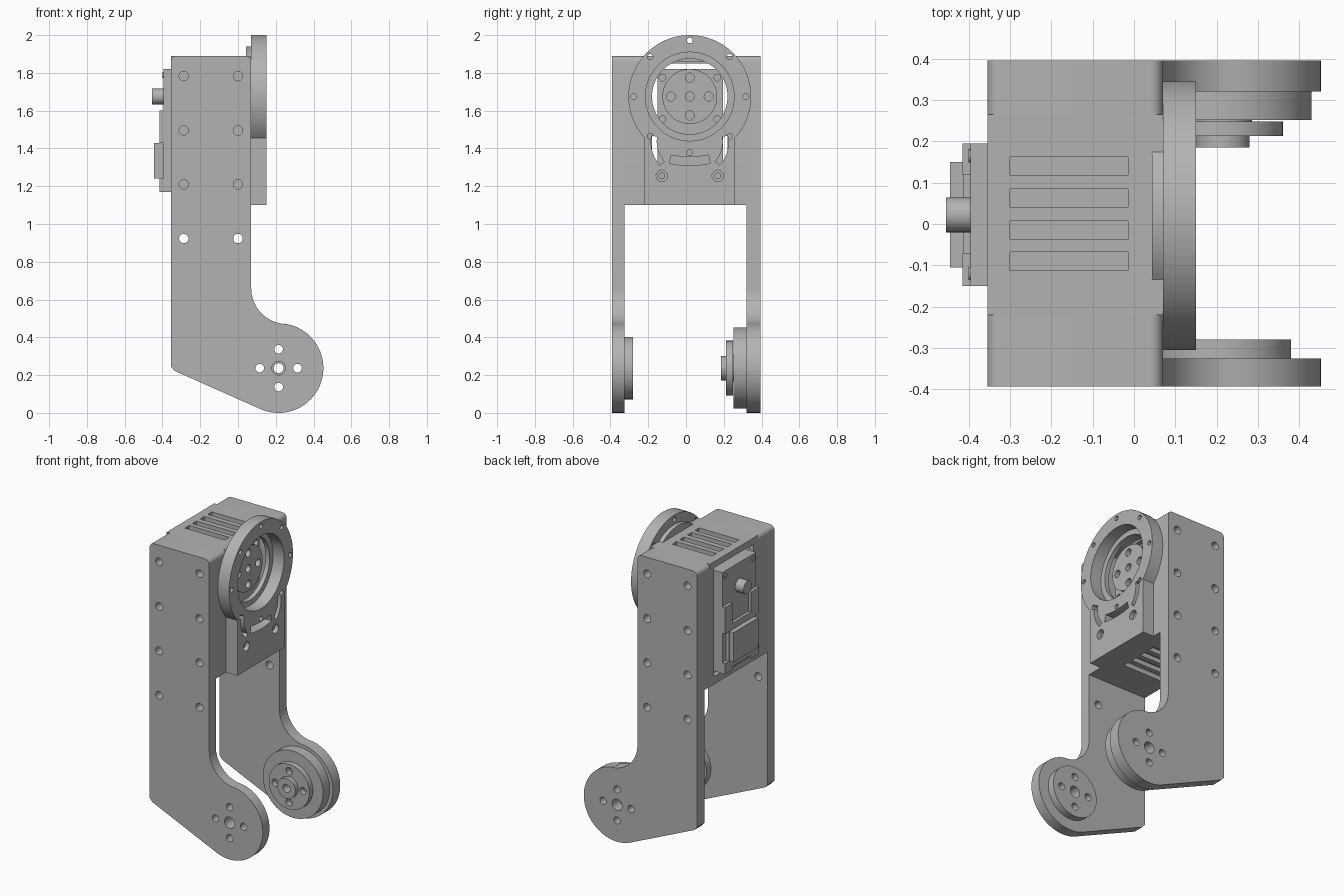
import bpy, bmesh
from math import sin, cos, radians
from mathutils import Vector

if "Cube" in bpy.data.objects:
    bpy.data.objects.remove(bpy.data.objects["Cube"])

grey = bpy.data.materials.new("machined_grey")
grey.use_nodes = True
grey.diffuse_color = (0.45, 0.45, 0.45, 1)
grey.node_tree.nodes["Principled BSDF"].inputs["Base Color"].default_value = grey.diffuse_color


# 2D profile helpers
def arc(c, r, start, end, n=24):
    angles = [radians(start + (end - start) * i / n) for i in range(n + 1)]
    return [(c[0] + r * cos(a), c[1] + r * sin(a)) for a in angles]


def circle(c, r, n=64):
    return arc(c, r, 0, 360, n)[:-1]


def rect(a0, a1, b0, b1):
    return [(a0, b0), (a1, b0), (a1, b1), (a0, b1)]


def hole_ring(c, radius, r, count):
    return [circle(p, r, 20) for p in circle(c, radius, count)]


def curved_slot(c, r0, r1, start, end):
    return arc(c, r1, start, end) + arc(c, r0, end, start)


# Solids: each item is (axis, profile, from, to)
PLACE = {"X": lambda p, d: Vector((d, p[0], p[1])),
         "Y": lambda p, d: Vector((p[0], d, p[1])),
         "Z": lambda p, d: Vector((p[0], p[1], d))}


def solid(name, *items):
    bm = bmesh.new()
    for axis, profile, a, b in items:
        put = PLACE[axis]
        low = [bm.verts.new(put(p, a)) for p in profile]
        high = [bm.verts.new(put(p, b)) for p in profile]
        bm.faces.new(low)
        bm.faces.new(high)
        n = len(low)
        for i in range(n):
            j = (i + 1) % n
            bm.faces.new((low[i], low[j], high[j], high[i]))
    bmesh.ops.recalc_face_normals(bm, faces=bm.faces)
    mesh = bpy.data.meshes.new(name)
    bm.to_mesh(mesh)
    bm.free()
    mesh.materials.append(grey)
    obj = bpy.data.objects.new(name, mesh)
    bpy.context.collection.objects.link(obj)
    return obj


def cut(obj, *items):
    """Subtract each item in turn, then remove the cutters."""
    bpy.context.view_layer.objects.active = obj
    for item in items:
        cutter = solid("cutter", item)
        cutter.hide_render = True
        mod = obj.modifiers.new("cut", "BOOLEAN")
        mod.operation, mod.solver, mod.object = "DIFFERENCE", "EXACT", cutter
        bpy.ops.object.modifier_apply(modifier=mod.name)
        bpy.data.objects.remove(cutter)
    return obj


# Key dimensions
FOOT = (0.215, 0.237)
HUB = (0.02, 1.675)
BACK, FRONT, TOP, BASE = -0.355, 0.07, 1.89, 1.10

# Side plates with a rounded foot
round_top = arc((BACK + 0.03, TOP - 0.03), 0.03, 180, 90, 6) + \
    arc((FRONT - 0.03, TOP - 0.03), 0.03, 90, 0, 6)
leg = round_top + arc((0.26, 0.66), 0.19, 180, 264) + \
    arc(FOOT, 0.237, 84, -113.3, 48) + [(-0.335, 0.222), (BACK, 0.245)]
bolts = [circle((x, z), 0.025, 20) for x in (-0.287, 0)
         for z in (0.923, 1.21, 1.495, 1.783)]
foot_holes = hole_ring(FOOT, 0.1, 0.023, 4)
for name, y0, y1 in (("front_plate", -0.393, -0.325), ("back_plate", 0.32, 0.395)):
    plate = solid(name, ("Y", leg, y0, y1))
    cut(plate, *[("Y", p, y0 - 0.02, y1 + 0.02)
                 for p in bolts + foot_holes + [circle(FOOT, 0.036, 32)]])

# Filler walls between the plates and the housing
wall = round_top + [(FRONT, BASE), (BACK, BASE)]
solid("front_filler", ("Y", wall, -0.325, -0.22))
solid("back_filler", ("Y", wall, 0.265, 0.32))

# Hub discs at the foot
front_hub = solid("front_hub", ("Y", circle(FOOT, 0.165), -0.325, -0.28))
cut(front_hub, *[("Y", p, -0.4, -0.2) for p in foot_holes + [circle(FOOT, 0.036, 32)]])
for name, r, y0, y1 in (("outer_hub", 0.215, 0.252, 0.32), ("middle_hub", 0.145, 0.213, 0.248),
                        ("inner_hub", 0.065, 0.185, 0.213)):
    hub = solid(name, ("Y", circle(FOOT, r), y0, y1))
    holes = [circle(FOOT, 0.026, 32)] + (foot_holes if r > 0.1 else [])
    cut(hub, *[("Y", p, y0 - 0.02, y1 + 0.02) for p in holes])
solid("hub_spacer", ("Y", curved_slot(FOOT, 0.045, 0.07, 0, 359.9), 0.247, 0.253))

# Hollow housing with vents, hub opening and rear opening
side_slots = [curved_slot((HUB[0] + s * 0.02, HUB[1] - 0.24), 0.155, 0.185, a, b)
              for s, a, b in ((-1, 170, 222), (1, 10, -42))]
centre_slot = curved_slot((HUB[0], 1.83), 0.475, 0.52, 258, 282)
housing = solid("housing", ("Y", rect(BACK, FRONT, BASE, TOP), -0.22, 0.265))
cut(housing, ("X", rect(-0.19, 0.23, 1.13, 1.86), BACK + 0.03, 0.045),
    ("X", rect(-0.18, 0.22, 1.15, 1.85), BACK - 0.1, BACK + 0.1),
    ("X", circle(HUB, 0.2), 0, 0.1),
    *[("X", p, 0, 0.1) for p in side_slots],
    *[("Z", rect(-0.3, -0.015, y - 0.022, y + 0.022), z - 0.1, z + 0.1)
      for y in (0.14, 0.063, -0.015, -0.09) for z in (BASE, TOP)])

# Mounting bracket: ring with a rectangular tail
bracket_profile = arc(HUB, 0.325, -42.4, 222.4, 96) + [(-0.22, BASE), (0.26, BASE)]
bracket = solid("ring_bracket", ("X", bracket_profile, FRONT, 0.15))
cut(bracket, ("X", circle(HUB, 0.235), 0, 0.2),
    *[("X", p, 0, 0.2) for p in hole_ring(HUB, 0.297, 0.015, 8) + side_slots + [centre_slot]],
    *[("X", circle((HUB[0] + dy, 1.255), 0.03, 24), 0.1, 0.2) for dy in (-0.148, 0.148)])
for dy in (-0.148, 0.148):
    solid("bracket_screw", ("X", circle((HUB[0] + dy, 1.255), 0.018, 16), 0.09, 0.13))
ring_boss = solid("ring_boss", ("X", circle(HUB, 0.265), 0.043, 0.072))
cut(ring_boss, ("X", circle(HUB, 0.2), 0, 0.1))

# Motor with its output horn
motor = solid("motor", ("X", rect(-0.15, 0.195, 1.17, 1.82), -0.395, 0.015))
cut(motor, *[("X", circle((HUB[0] + s * 0.145, HUB[1] + dz), 0.018, 16), -0.03, 0.1)
             for s in (-1, 1) for dz in (0.1, -0.12)])
horn = solid("output_horn", ("X", circle(HUB, 0.145), 0.01, 0.06))
cut(horn, *[("X", p, 0.03, 0.1) for p in hole_ring(HUB, 0.1, 0.024, 4) + [circle(HUB, 0.024, 24)]])

# Rear knob, connector, lugs and corner screws
solid("rear_knob", ("X", circle((0.022, 1.675), 0.042, 32), -0.455, -0.39))
solid("rear_connector", ("X", rect(-0.105, 0.15, 1.24, 1.43), -0.445, -0.39))
for name, y0, y1 in (("left_lug", 0.12, 0.195), ("right_lug", -0.15, -0.07)):
    solid(name, ("X", rect(y0, y1, 1.17, 1.24), -0.415, -0.39),
          ("X", rect(y0, y1, 1.43, 1.6), -0.415, -0.39))
solid("rear_cover", ("X", rect(-0.11, 0.155, 1.19, 1.47), -0.414, -0.39))
solid("rear_screws", *[("X", circle((y, z), 0.016, 16), -0.4, -0.39)
                       for y in (-0.12, 0.165) for z in (1.79,)])

# Smooth the curved walls and keep edges crisp
for obj in bpy.context.scene.objects:
    if obj.type == "MESH":
        bpy.ops.object.select_all(action="DESELECT")
        obj.select_set(True)
        bpy.context.view_layer.objects.active = obj
        bpy.ops.object.shade_smooth_by_angle(angle=radians(30))
